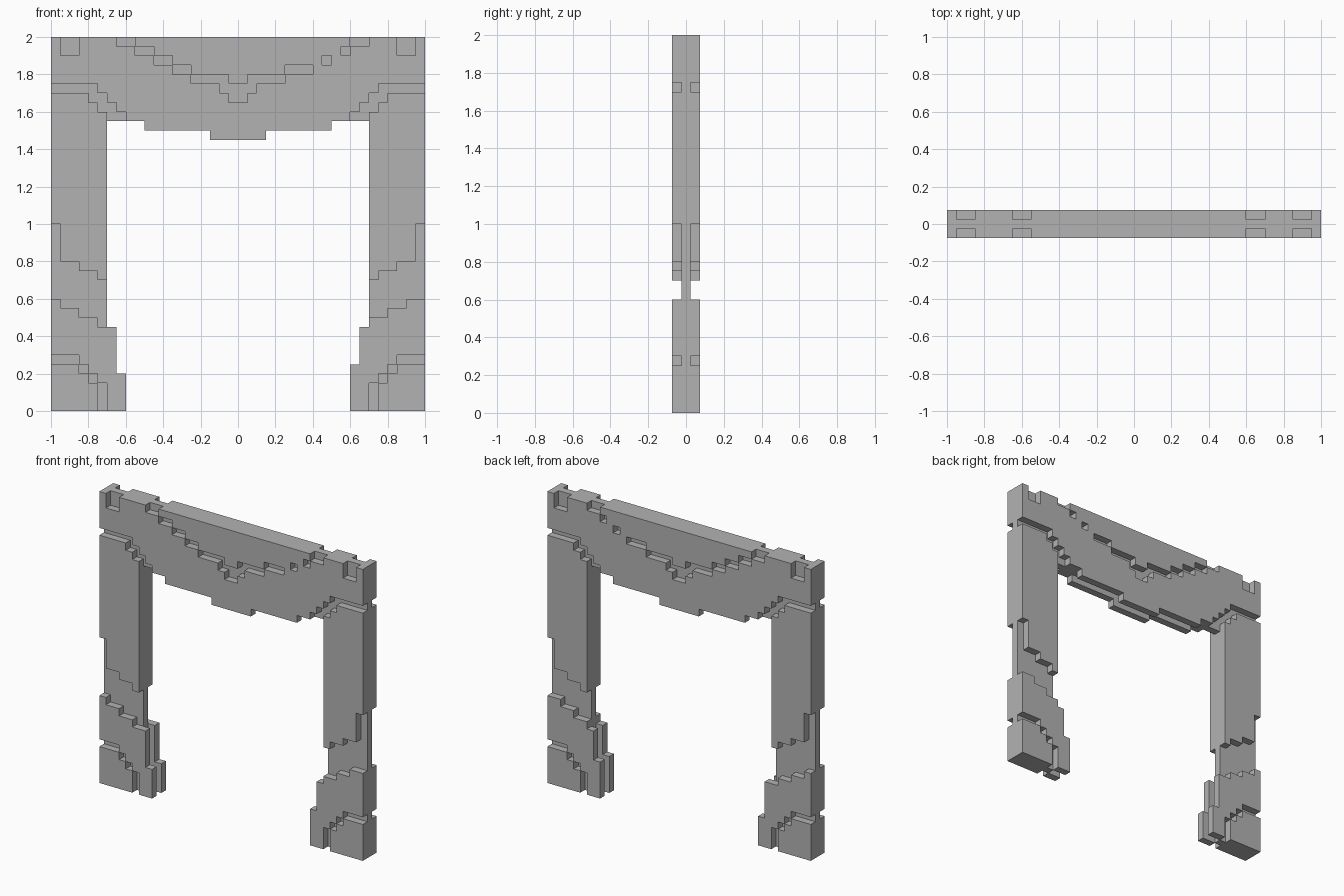
import bpy
import bmesh

UNIT = 0.05  # size of one block

cube = bpy.data.objects.get("Cube")
if cube:
    bpy.data.objects.remove(cube, do_unlink=True)

stone = bpy.data.materials.new("grey stone")
stone.use_nodes = True
stone.diffuse_color = (0.45, 0.45, 0.45, 1)
stone.node_tree.nodes["Principled BSDF"].inputs["Base Color"].default_value = stone.diffuse_color


def stair(start, steps):
    """Turn (x_end, height) steps into a line of corner points."""
    points = []
    for end, height in steps:
        points += [(start, height), (end, height)]
        start = end
    return points


def panel(name, start, top, bottom, y0, y1, side=1):
    """Extrude the outline between two stairs from y0 to y1."""
    outline = stair(start, bottom) + stair(start, top)[::-1]
    bm = bmesh.new()
    verts = [bm.verts.new((side * x * UNIT, y0, z * UNIT)) for x, z in outline]
    face = bm.faces.new(verts)
    grown = bmesh.ops.extrude_face_region(bm, geom=[face])
    moved = [v for v in grown["geom"] if isinstance(v, bmesh.types.BMVert)]
    bmesh.ops.translate(bm, verts=moved, vec=(0, y1 - y0, 0))
    bmesh.ops.remove_doubles(bm, verts=bm.verts, dist=0.0001)
    bmesh.ops.dissolve_limit(bm, angle_limit=0.01, verts=bm.verts, edges=bm.edges)
    bmesh.ops.recalc_face_normals(bm, faces=bm.faces)
    mesh = bpy.data.meshes.new(name)
    bm.to_mesh(mesh)
    bm.free()
    mesh.materials.append(stone)
    bpy.context.collection.objects.link(bpy.data.objects.new(name, mesh))


def facing(name, start, top, bottom, side=1):
    """Place the same raised panel on the front and the back."""
    panel("front_" + name, start, top, bottom, -0.075, -0.025, side)
    panel("back_" + name, start, top, bottom, 0.025, 0.075, side)


# Plain inner frame
panel("core_frame", -20, [(20, 40)], [(-14, 0), (14, 31), (20, 0)], -0.025, 0.025)

# Stepped centre panel and the beam around it
facing("centre_panel", -11, [(12, 40)],
       [(-9, 39), (-7, 38), (-5, 37), (-1, 36), (1, 35), (5, 36), (9, 37), (11, 38), (12, 39)])
facing("beam", -20,
       [(-19, 40), (-17, 38), (-13, 40), (-11, 39), (-9, 38), (-7, 37), (-5, 36),
        (-2, 35), (-1, 34), (1, 33), (2, 34), (5, 35), (8, 36), (10, 37), (12, 38),
        (14, 39), (17, 40), (19, 38), (20, 40)],
       [(-15, 35), (-14, 34), (-13, 33), (-12, 32), (-10, 31), (-3, 30), (3, 29),
        (10, 30), (12, 31), (13, 32), (14, 33), (15, 34), (20, 35)])

# Leg panels, drawn from the outer edge on the right and flipped for the left
shin_tops = {
    "right": [(-19, 12), (-17, 11), (-15, 10), (-13, 9)],
    "left": [(-18, 12), (-16, 11), (-14, 10), (-13, 9)],
}
for word, side, toe in (("right", 1, 4), ("left", -1, 5)):
    facing(word + "_pillar", -20, [(-16, 34), (-15, 33), (-14, 32)],
           [(-19, 20), (-17, 16), (-15, 15), (-14, 14)], side)
    facing(word + "_shin", -20, shin_tops[word] + [(-12, toe)],
           [(-17, 6), (-16, 5), (-15, 4), (-14, 3), (-12, 0)], side)
    facing(word + "_foot", -20, [(-17, 5), (-16, 4), (-15, 3)], [(-15, 0)], side)
